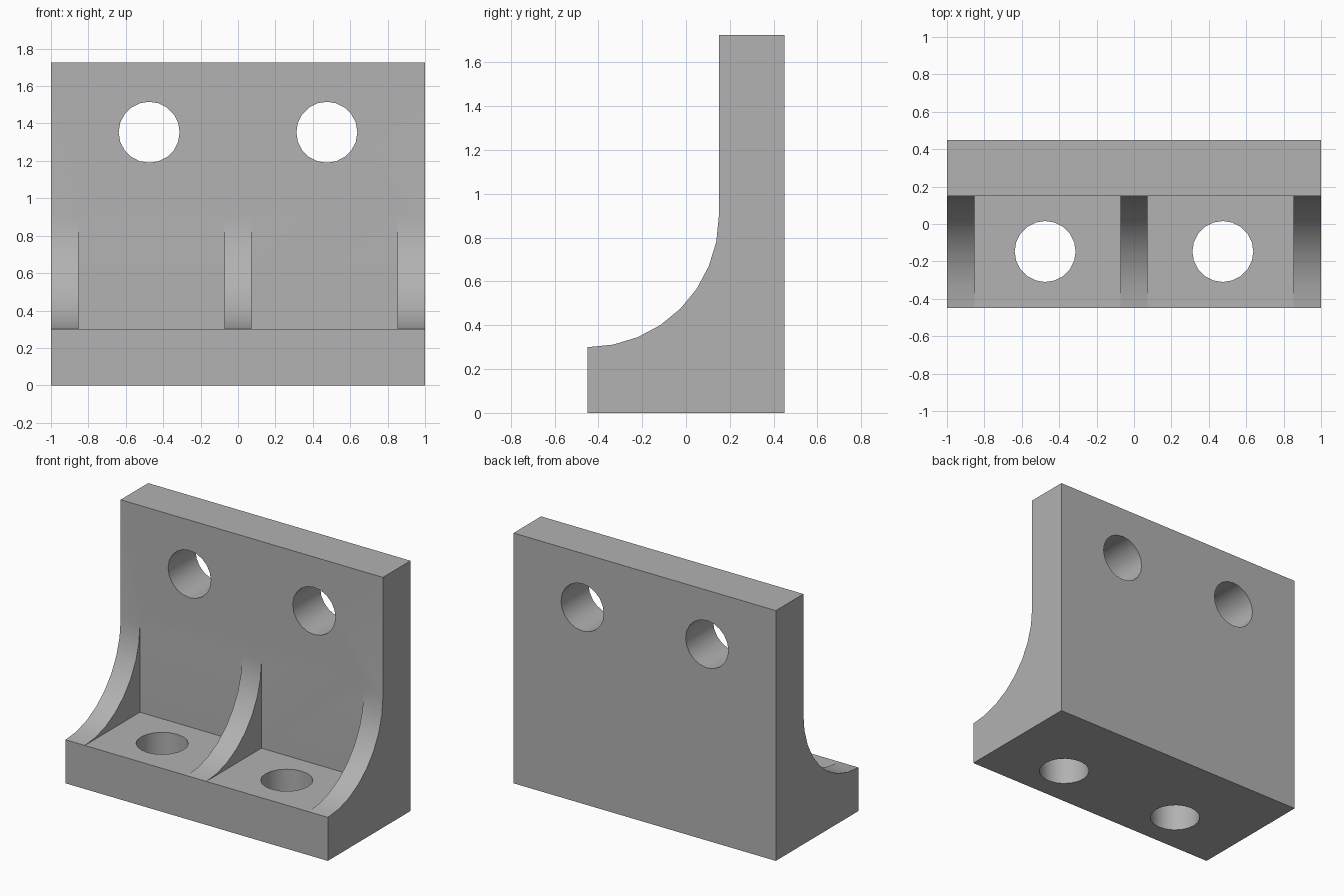
import bpy, bmesh
from math import sin, cos, pi, radians

cube = bpy.data.objects.get("Cube")
if cube:
    bpy.data.objects.remove(cube, do_unlink=True)

HALF_WIDTH, BACK, FRONT = 1.0, 0.45, -0.45
HEIGHT, BASE_TOP, WALL_FRONT = 1.725, 0.3, 0.15
RIB = 0.147
FILLET = WALL_FRONT - FRONT
HOLE_X, HOLE_RADIUS = 0.475, 0.163

grey = bpy.data.materials.new("plain grey")
grey.use_nodes = True
colour = (0.445, 0.445, 0.445, 1)
grey.diffuse_color = colour
grey.node_tree.nodes["Principled BSDF"].inputs["Base Color"].default_value = colour


def extrude_x(name, profile, x0, x1):
    """Prism along x from a (y, z) outline."""
    bm = bmesh.new()
    face = bm.faces.new([bm.verts.new((x0, y, z)) for y, z in profile])
    ext = bmesh.ops.extrude_face_region(bm, geom=[face])["geom"]
    verts = [v for v in ext if isinstance(v, bmesh.types.BMVert)]
    bmesh.ops.translate(bm, verts=verts, vec=(x1 - x0, 0, 0))
    bmesh.ops.recalc_face_normals(bm, faces=bm.faces)
    mesh = bpy.data.meshes.new(name)
    bm.to_mesh(mesh)
    bm.free()
    obj = bpy.data.objects.new(name, mesh)
    bpy.context.collection.objects.link(obj)
    mesh.materials.append(grey)
    return obj


def cut(target, cutter):
    mod = target.modifiers.new("cut", 'BOOLEAN')
    mod.operation, mod.solver, mod.object = 'DIFFERENCE', 'EXACT', cutter
    bpy.context.view_layer.objects.active = target
    bpy.ops.object.modifier_apply(modifier=mod.name)
    bpy.data.objects.remove(cutter, do_unlink=True)


def hole(target, location, tilt):
    bpy.ops.mesh.primitive_cylinder_add(vertices=20, radius=HOLE_RADIUS, depth=0.8,
                                        location=location, rotation=(tilt, 0, 0))
    cutter = bpy.context.object
    cutter.data.materials.append(grey)
    cut(target, cutter)


# Solid bracket with a concave front fillet
arc = [(FRONT + FILLET * sin(a), BASE_TOP + FILLET * (1 - cos(a)))
       for a in (i * pi / 16 for i in range(9))]
bracket = extrude_x("angle_bracket",
                    [(FRONT, 0)] + arc + [(WALL_FRONT, HEIGHT), (BACK, HEIGHT), (BACK, 0)],
                    -HALF_WIDTH, HALF_WIDTH)

# Pockets that leave the two end ribs and the middle rib
pocket = [(FRONT - 0.1, BASE_TOP), (WALL_FRONT, BASE_TOP),
          (WALL_FRONT, 1.0), (FRONT - 0.1, 1.0)]
for side in (-1, 1):
    cut(bracket, extrude_x("pocket_cutter", pocket, side * RIB / 2, side * (HALF_WIDTH - RIB)))

# Bolt holes through the wall and the base
for side in (-1, 1):
    hole(bracket, (side * HOLE_X, 0.3, 1.353), pi / 2)
    hole(bracket, (side * HOLE_X, -0.147, 0), 0)

# Smooth curves with sharp corners
bpy.ops.object.select_all(action='DESELECT')
bracket.select_set(True)
bpy.context.view_layer.objects.active = bracket
bpy.ops.object.shade_smooth_by_angle(angle=radians(30))
